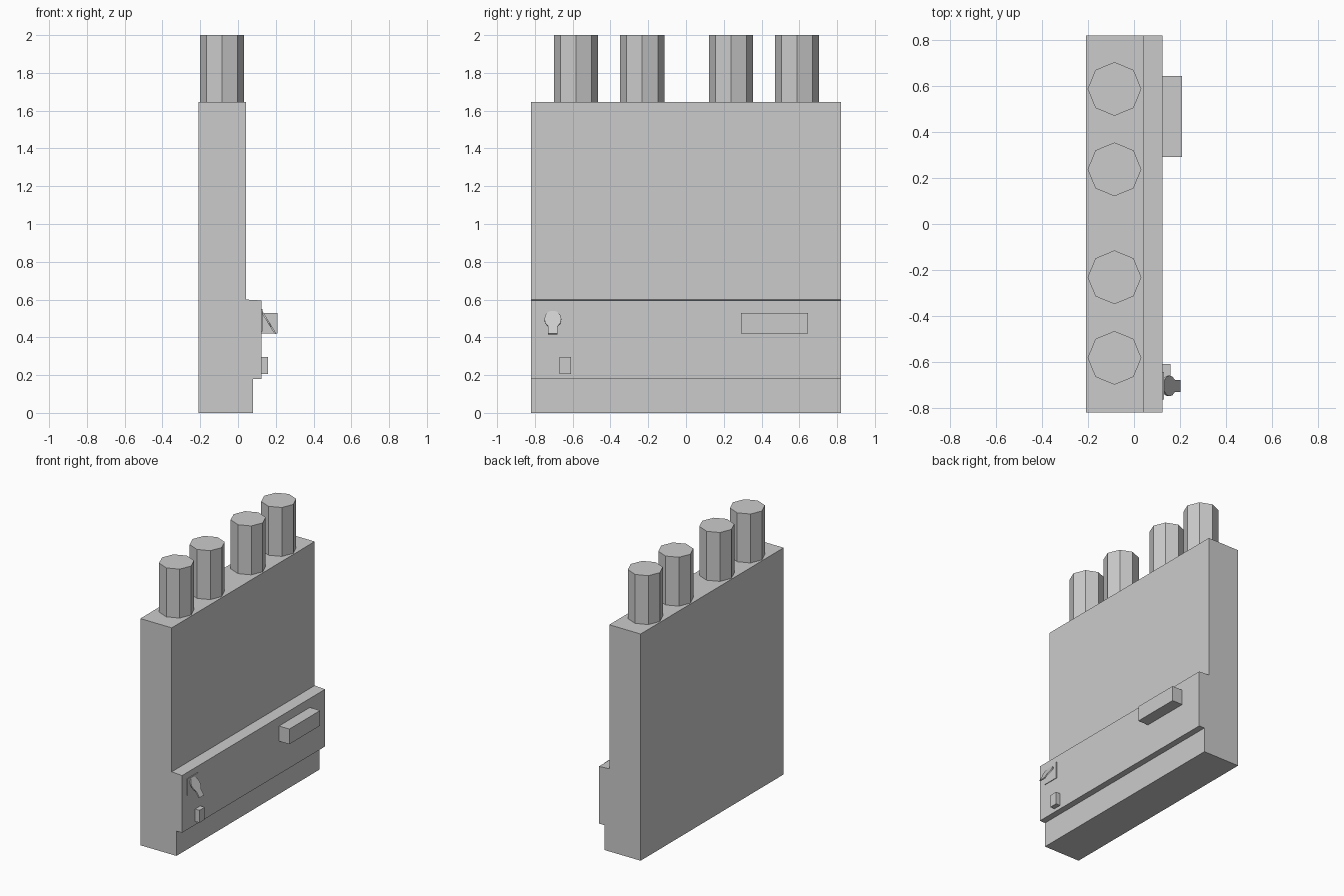
import bpy, math

if "Cube" in bpy.data.objects:
    bpy.data.objects.remove(bpy.data.objects["Cube"])


def make_mesh(name, verts, faces):
    mesh = bpy.data.meshes.new(name)
    mesh.from_pydata(verts, [], faces)
    mesh.update()
    obj = bpy.data.objects.new(name, mesh)
    bpy.context.collection.objects.link(obj)
    return obj


def prism(name, outline, offset):
    # Closed solid from a 3D outline swept along an offset vector
    n = len(outline)
    verts = outline + [tuple(a + b for a, b in zip(p, offset)) for p in outline]
    faces = [tuple(reversed(range(n))), tuple(range(n, 2 * n))]
    faces += [(i, (i + 1) % n, n + (i + 1) % n, n + i) for i in range(n)]
    return make_mesh(name, verts, faces)


def box(name, x, y, z):
    return prism(name, [(x[0], y[0], z[0]), (x[1], y[0], z[0]),
                        (x[1], y[1], z[0]), (x[0], y[1], z[0])],
                 (0, 0, z[1] - z[0]))


# Cabinet with recessed plinth, projecting control panel and thinner upper body
profile = [(-0.21, 0), (0.08, 0), (0.08, 0.18), (0.125, 0.18),
           (0.125, 0.595), (0.042, 0.6), (0.042, 1.645), (-0.21, 1.645)]
cabinet = prism("cabinet", [(x, 0.82, z) for x, z in profile], (0, -1.64, 0))

# Eight-sided conduits out of the top
for y in (-0.583, -0.232, 0.238, 0.588):
    bpy.ops.mesh.primitive_cylinder_add(vertices=8, radius=0.117, depth=0.36,
                                        location=(-0.085, y, 1.82))
    bpy.context.object.name = "conduit"

# Panel fittings
box("display_box", (0.12, 0.208), (0.292, 0.645), (0.42, 0.53))
box("small_button", (0.12, 0.16), (-0.67, -0.61), (0.205, 0.295))
box("switch_plate", (0.12, 0.13), (-0.765, -0.645), (0.43, 0.55))

# Switch paddle: round head with a short stem, in a plane leaning off the panel
paddle_yz = [(0.045 * math.cos(math.radians(a)), 0.497 + 0.045 * math.sin(math.radians(a)))
             for a in range(-55, 236, 29)]
paddle_yz += [(-0.026, 0.42), (0.026, 0.42)]
lean = 0.075 / 0.122
prism("switch_paddle",
      [(0.128 + (0.542 - z) * lean, y - 0.705, z) for y, z in paddle_yz],
      (-0.008, 0, -0.004)).data.flip_normals()
